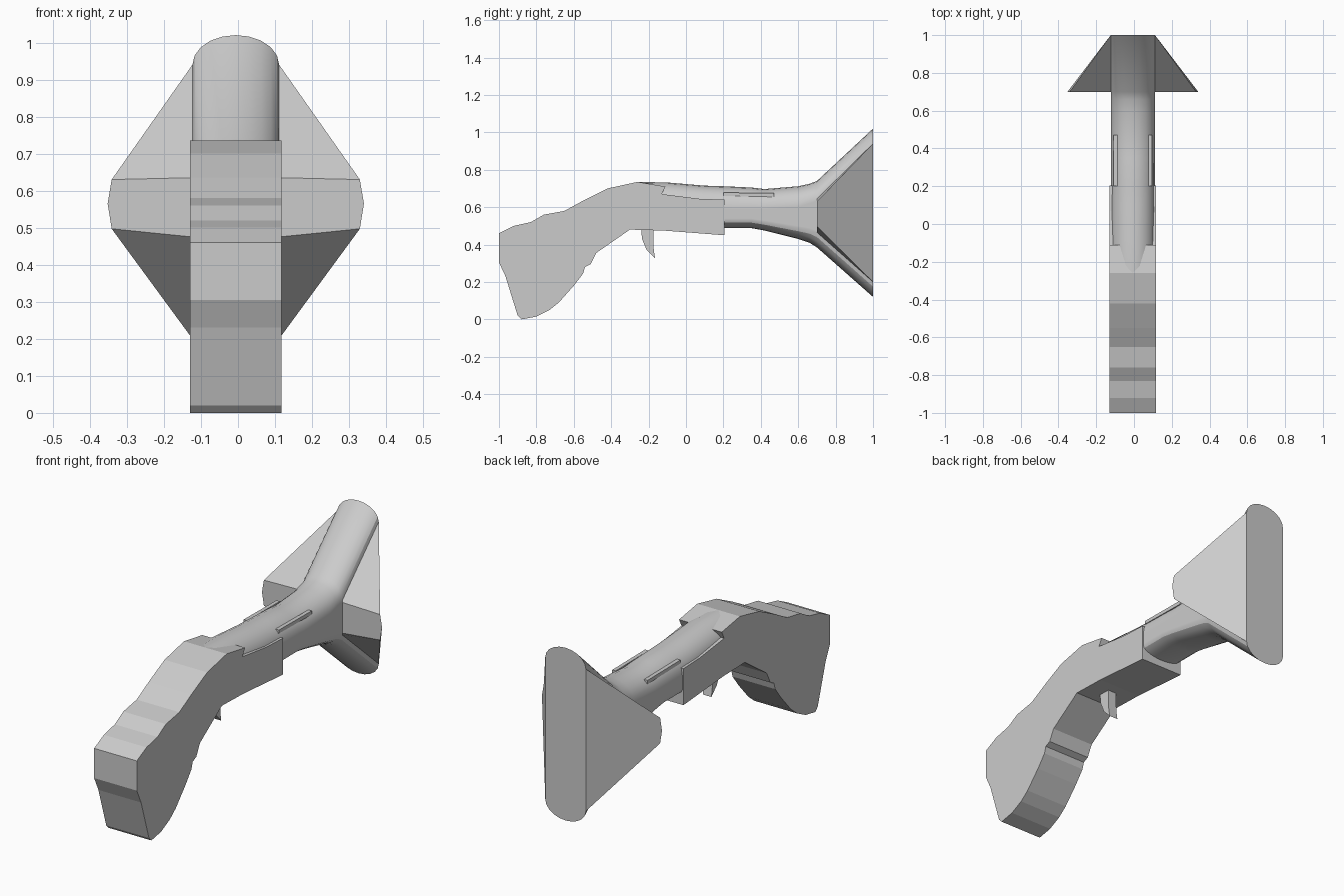
import bpy, bmesh, math

if "Cube" in bpy.data.objects:
    bpy.data.objects.remove(bpy.data.objects["Cube"])

CX = -0.006  # the gun sits slightly off the origin
HW = 0.117   # half width of the barrel


def finish(bm, name, smooth=False):
    bmesh.ops.recalc_face_normals(bm, faces=bm.faces)
    mesh = bpy.data.meshes.new(name)
    bm.to_mesh(mesh)
    bm.free()
    ob = bpy.data.objects.new(name, mesh)
    bpy.context.collection.objects.link(ob)
    if smooth:
        bpy.context.view_layer.objects.active = ob
        ob.select_set(True)
        bpy.ops.object.shade_smooth_by_angle(angle=math.radians(25))
        ob.select_set(False)
    return ob


def extrude_profile(name, pts, x0, x1):
    """Extrude a (y, z) outline along x."""
    bm = bmesh.new()
    a = [bm.verts.new((x0, y, z)) for y, z in pts]
    b = [bm.verts.new((x1, y, z)) for y, z in pts]
    bm.faces.new(a)
    bm.faces.new(b[::-1])
    n = len(pts)
    for i in range(n):
        j = (i + 1) % n
        bm.faces.new((a[i], a[j], b[j], b[i]))
    return finish(bm, name)


N = 10  # segments in each arc


def ring(y, top, hi, lo, bottom, sides=None, sy=None):
    """Rounded cross-section: right side, top arc, left side, bottom arc."""
    sides = sides or [(HW, lo + .01), (HW, (lo + hi) / 2), (HW, hi - .01)]
    sy = y if sy is None else sy
    pts = [(CX + x, sy, z) for x, z in sides]
    for k in range(N + 1):
        t = math.pi * k / N
        pts.append((CX + HW * math.cos(t), y, hi + (top - hi) * math.sin(t)))
    pts += [(CX - x, sy, z) for x, z in sides[::-1]]
    for k in range(N + 1):
        t = math.pi * k / N
        pts.append((CX - HW * math.cos(t), y, lo - (lo - bottom) * math.sin(t)))
    return pts


# Stock
extrude_profile("stock", [
    (-1, .46), (-.92, .5), (-.83, .52), (-.76, .56), (-.65, .58), (-.55, .635),
    (-.42, .70), (-.26, .735), (-.11, .71), (-.13, .67), (.07, .645), (.205, .64),
    (.205, .45), (-.12, .475), (-.3, .48), (-.48, .355), (-.51, .295),
    (-.54, .28), (-.55, .245), (-.6, .18), (-.68, .09), (-.73, .05),
    (-.8, .015), (-.88, 0), (-.9, .02), (-.965, .23), (-1, .305)],
    CX - .123, CX + .123)

# Trigger
extrude_profile("trigger", [
    (-.24, .49), (-.235, .43), (-.21, .37), (-.165, .325), (-.172, .37),
    (-.175, .42), (-.175, .49)], CX - .025, CX + .025)

# Barrel with flared mouth: top and bottom lips reach forward, side lips stay back
rings = [
    ring(-.26, .735, .62, .55, .50),
    ring(-.10, .732, .62, .55, .50),
    ring(.10, .715, .61, .54, .49),
    ring(.20, .712, .60, .53, .488),
    ring(.35, .705, .60, .53, .488),
    ring(.42, .697, .60, .52, .475),
    ring(.60, .712, .61, .49, .43),
    ring(.66, .725, .63, .48, .41),
    ring(.70, .74, .645, .465, .385),
    ring(1.0, 1.02, .94, .20, .12,
         [(.335, .497), (.346, .565), (.335, .63)], .70),
]
bm = bmesh.new()
vr = [[bm.verts.new(p) for p in r] for r in rings]
n = len(vr[0])
for a, b in zip(vr, vr[1:]):
    for i in range(n):
        j = (i + 1) % n
        bm.faces.new((a[i], a[j], b[j], b[i]))
bm.faces.new(vr[0])
m = vr[-1]
A = N + 1
top, left, bot = m[3:3 + A], m[3 + A:6 + A], m[6 + A:]
bm.faces.new(top + bot)                           # front of the mouth
bm.faces.new(m[0:3] + [top[0], bot[-1]])          # slanted mouth cheeks
bm.faces.new([top[-1]] + left + [bot[0]])
finish(bm, "barrel", smooth=True)

# Thin rails on either side of the barrel top
for s, name in ((-1, "left_rail"), (1, "right_rail")):
    xs = sorted((CX + s * .082, CX + s * .102))
    extrude_profile(name, [(.2, .66), (.2, .678), (.47, .675), (.47, .655)], *xs)
